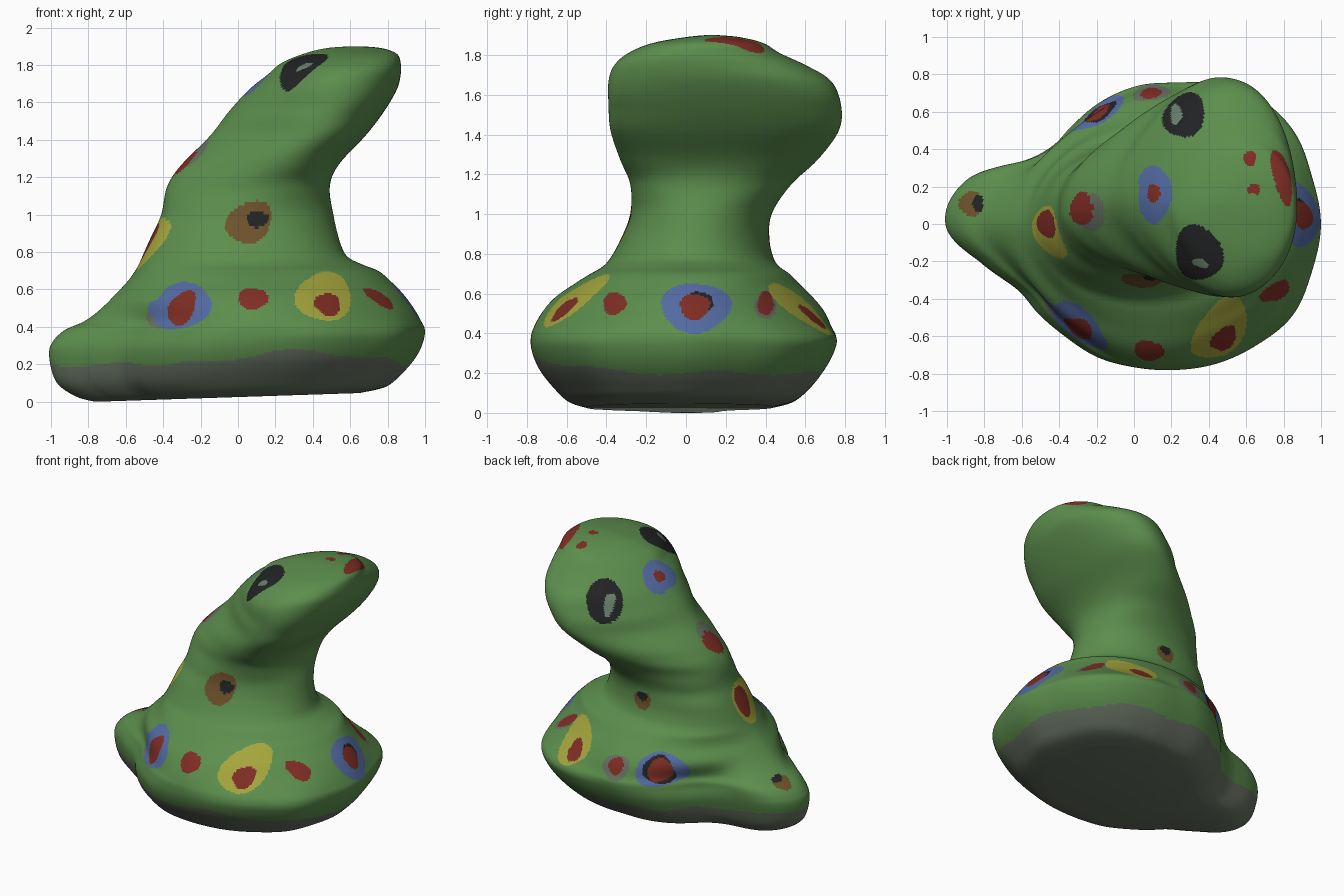
import bpy, bmesh, math
from mathutils import Vector
from mathutils.bvhtree import BVHTree

if "Cube" in bpy.data.objects:
    bpy.data.objects.remove(bpy.data.objects["Cube"])

# ---- materials (screen colours turned to linear) ----
COLOURS = {"green": (92, 142, 77), "grey": (102, 112, 97), "blue": (83, 107, 162),
           "yellow": (164, 165, 60), "red": (127, 45, 36), "brown": (109, 82, 43),
           "black": (34, 35, 36), "pale grey": (106, 129, 108)}
NAMES = list(COLOURS)


def linear(c):
    c /= 255
    return c / 12.92 if c <= 0.04045 else ((c + 0.055) / 1.055) ** 2.4


mesh = bpy.data.meshes.new("creature_body")
for name, rgb in COLOURS.items():
    mat = bpy.data.materials.new(name)
    mat.diffuse_color = (*map(linear, rgb), 1)
    mat.use_nodes = True
    mat.node_tree.nodes["Principled BSDF"].inputs["Base Color"].default_value = mat.diffuse_color
    mesh.materials.append(mat)

# ---- body: horizontal sections (z, x min, x max, y min, y max) ----
ROWS = [
    (0.00, -.76, .65, -.50, .45), (0.03, -.86, .79, -.59, .56),
    (0.10, -.96, .87, -.66, .64), (0.20, -1.0, .94, -.73, .71),
    (0.30, -1.0, .985, -.77, .76), (0.38, -.93, 1.0, -.78, .78),
    (0.43, -.82, .98, -.77, .755), (0.50, -.73, .94, -.73, .71),
    (0.58, -.65, .88, -.66, .64), (0.65, -.585, .81, -.56, .57),
    (0.70, -.55, .75, -.48, .52), (0.735, -.53, .66, -.42, .47),
    (0.78, -.51, .58, -.38, .44), (0.87, -.47, .54, -.33, .42),
    (1.00, -.41, .51, -.28, .43), (1.15, -.38, .49, -.28, .53),
    (1.27, -.30, .54, -.33, .66), (1.42, -.15, .68, -.38, .77),
    (1.55, -.05, .78, -.39, .78), (1.67, .06, .85, -.39, .73),
    (1.75, .16, .87, -.36, .60), (1.81, .23, .87, -.29, .47),
    (1.86, .35, .85, -.17, .39), (1.89, .47, .77, .00, .27),
    (1.90, .60, .66, .10, .16)]
# base outline: radius every 15 degrees, from +x round past the tail at 180
RADII = [1.0, .985, .99, .95, .87, .785, .74, .69, .635, .61, .69, .93,
         1.0, .83, .71, .70, .71, .745, .77, .81, .865, .92, .98, .985]
# section shape by height: z, roundness of +x side, of -x side, narrowing toward -x
SHAPE = [(.4, 1.75, 1.5, 0), (.6, 1.8, 1.65, 0), (.75, 2.1, 2.1, 0), (.9, 2, 2.3, 0),
         (1.0, 2, 2.2, .1), (1.15, 2.1, 2.2, .4), (1.27, 2.15, 2.2, .55),
         (1.42, 2.15, 2, .62), (1.55, 2.15, 1.9, .5), (1.75, 2.15, 1.7, .2), (3, 2.15, 1.7, .2)]
AROUND, STEPS = 400, 9


def spline(a, b, c, d, t):
    return b + .5 * t * (c - a + t * (2 * a - 5 * b + 4 * c - d + t * (3 * (b - c) + d - a)))


def smooth(a, b, v):
    t = min(1, max(0, (v - a) / (b - a)))
    return t * t * (3 - 2 * t)


def base_radius(ang):
    f = ang / (2 * math.pi) * len(RADII)
    i = int(f)
    return spline(*[RADII[(i + k) % len(RADII)] for k in (-1, 0, 1, 2)], f - i)


def shape(z):
    for a, b in zip(SHAPE, SHAPE[1:]):
        if z < b[0]:
            t = smooth(a[0], b[0], z)
            return [p + (q - p) * t for p, q in zip(a[1:], b[1:])]


angles = [2 * math.pi * i / AROUND for i in range(AROUND)]
circle = [(math.cos(a), math.sin(a), base_radius(a)) for a in angles]


def section(z, x0, x1, y0, y1):
    """One ring: the tailed outline low down, a rounded oval higher up."""
    low = 1 - smooth(.34, .57, z)
    right, left, narrow = shape(z)
    unit = []
    for c, s, r in circle:
        p = right + (left - right) * (1 - c) / 2
        e = (abs(c) ** p + abs(s) ** p) ** (-1 / p)
        ux, uy = e * c, e * s
        uy *= 1 - narrow * (1 - ux) / 2
        unit.append((ux, uy))
    wide = max(abs(u[1]) for u in unit)
    pts = []
    for (c, s, r), (ux, uy) in zip(circle, unit):
        drop = -.1 * narrow * (1 - ux) / 2 * (ux < 1)
        ux = low * r * c + (1 - low) * ux
        uy = low * r * s / .78 + (1 - low) * uy / wide
        x = (x0 + x1) / 2 + (x1 - x0) / 2 * ux
        y = (y0 + y1) / 2 + (y1 - y0) / 2 * uy + drop * (1 - abs(uy))
        lift = .033 * (x + .75) * (1 - smooth(0, .35, z))  # sole tilts up to +x
        pts.append((x, y, max(0, z + lift)))
    return pts


bm = bmesh.new()
rings = []
for i in range(len(ROWS) - 1):
    keys = [ROWS[min(max(i + k, 0), len(ROWS) - 1)] for k in (-1, 0, 1, 2)]
    for j in range(STEPS + (i == len(ROWS) - 2)):
        row = [spline(*v, j / STEPS) for v in zip(*keys)]
        rings.append([bm.verts.new(p) for p in section(*row)])
for a, b in zip(rings, rings[1:]):
    for k in range(AROUND):
        n = (k + 1) % AROUND
        bm.faces.new((a[k], a[n], b[n], b[k]))
bm.faces.new(rings[0][::-1])
bm.faces.new(rings[-1])
for _ in range(6):  # soften the ridges
    bmesh.ops.smooth_vert(bm, verts=[v for v in bm.verts if v.co.z > .3], factor=.5,
                          use_axis_x=True, use_axis_y=True, use_axis_z=True)
bm.normal_update()
bm.faces.ensure_lookup_table()
tree = BVHTree.FromBMesh(bm)
info = [(f, f.calc_center_median(), f.normal.copy()) for f in bm.faces]

# ---- grey sole: low faces, a little higher at the front ----
for f, c, n in info:
    f.smooth = True
    rise = .07 * max(0, math.cos(math.atan2(c.y, c.x) + 1.13)) ** 6
    wave = .012 * math.sin(9 * math.atan2(c.y, c.x))
    if c.z < .2 + rise + wave:
        f.material_index = NAMES.index("grey")

# ---- painted spots, projected on to the surface from one side ----
VIEWS = {"front": (0, 2, 1, -1), "back": (0, 2, 1, 1), "right": (1, 2, 0, 1),
         "left": (1, 2, 0, -1), "top": (0, 1, 2, 1)}


def spot(view, colour, u, v, ru, rv, tilt=0):
    iu, iv, iw, sign = VIEWS[view]
    start, ray = Vector(), Vector()
    start[iu], start[iv], start[iw], ray[iw] = u, v, 5 * sign, -sign
    hit = tree.ray_cast(start, ray)[0]
    if hit is None:
        return
    ct, st = math.cos(math.radians(tilt)), math.sin(math.radians(tilt))
    reach, index = max(ru, rv) * 1.1, NAMES.index(colour)
    for f, c, n in info:
        du, dv = c[iu] - u, c[iv] - v
        if abs(du) > reach or abs(dv) > reach or n[iw] * sign < .05 or abs(c[iw] - hit[iw]) > .3:
            continue
        a, b = (du * ct + dv * st) / ru, (dv * ct - du * st) / rv
        if a * a + b * b < 1 + .12 * math.sin(3 * math.atan2(b, a) + 9 * u):
            f.material_index = index


# front of the base and neck
spot("front", "grey", -.40, .46, .09, .07)
spot("front", "blue", -.30, .51, .16, .12, 20)
spot("front", "blue", -.43, .50, .055, .04)
spot("front", "red", -.30, .50, .065, .10, -30)
spot("front", "red", .08, .55, .08, .058)
spot("front", "yellow", .46, .56, .15, .13)
spot("front", "red", .48, .52, .072, .058, -20)
spot("front", "brown", .06, .96, .13, .105, 35)
spot("front", "black", .105, .975, .058, .043)
# right side of the base
spot("right", "red", -.36, .55, .06, .055, 30)
spot("right", "blue", .05, .53, .175, .125)
spot("right", "black", .065, .55, .07, .062)
spot("right", "red", .045, .535, .075, .065)
spot("right", "grey", .40, .54, .055, .07)
spot("right", "red", .40, .55, .042, .06)
# back of the base and neck
spot("back", "yellow", .50, .52, .14, .13)
spot("back", "red", .47, .48, .062, .06)
spot("back", "grey", .09, .48, .10, .08)
spot("back", "red", .09, .49, .055, .055)
spot("back", "blue", -.20, .49, .155, .11)
spot("back", "black", -.19, .49, .105, .085, 40)
spot("back", "red", -.20, .49, .075, .08)
spot("back", "brown", .07, .88, .07, .065)
spot("back", "black", .07, .91, .045, .032)
# spine and tail
spot("left", "yellow", -.04, .85, .14, .14)
spot("left", "red", 0, .86, .075, .10)
spot("top", "grey", -.23, .06, .075, .10)
spot("top", "red", -.28, .08, .062, .088)
spot("top", "blue", .11, .16, .09, .155)
spot("top", "red", .105, .165, .034, .05)
spot("top", "brown", -.87, .11, .066, .066)
spot("top", "black", -.835, .11, .03, .048)
# eyes with highlights
spot("top", "black", .27, .58, .105, .125, -35)
spot("top", "pale grey", .225, .585, .03, .055)
spot("top", "black", .345, -.155, .125, .15, 20)
spot("top", "pale grey", .355, -.21, .045, .022, -20)
# nostrils and mouth
spot("top", "red", .62, .35, .034, .04)
spot("top", "red", .64, .18, .034, .034)
spot("top", "red", .79, .25, .045, .155, 14)

bm.to_mesh(mesh)
bm.free()
body = bpy.data.objects.new("creature_body", mesh)
bpy.context.collection.objects.link(body)
